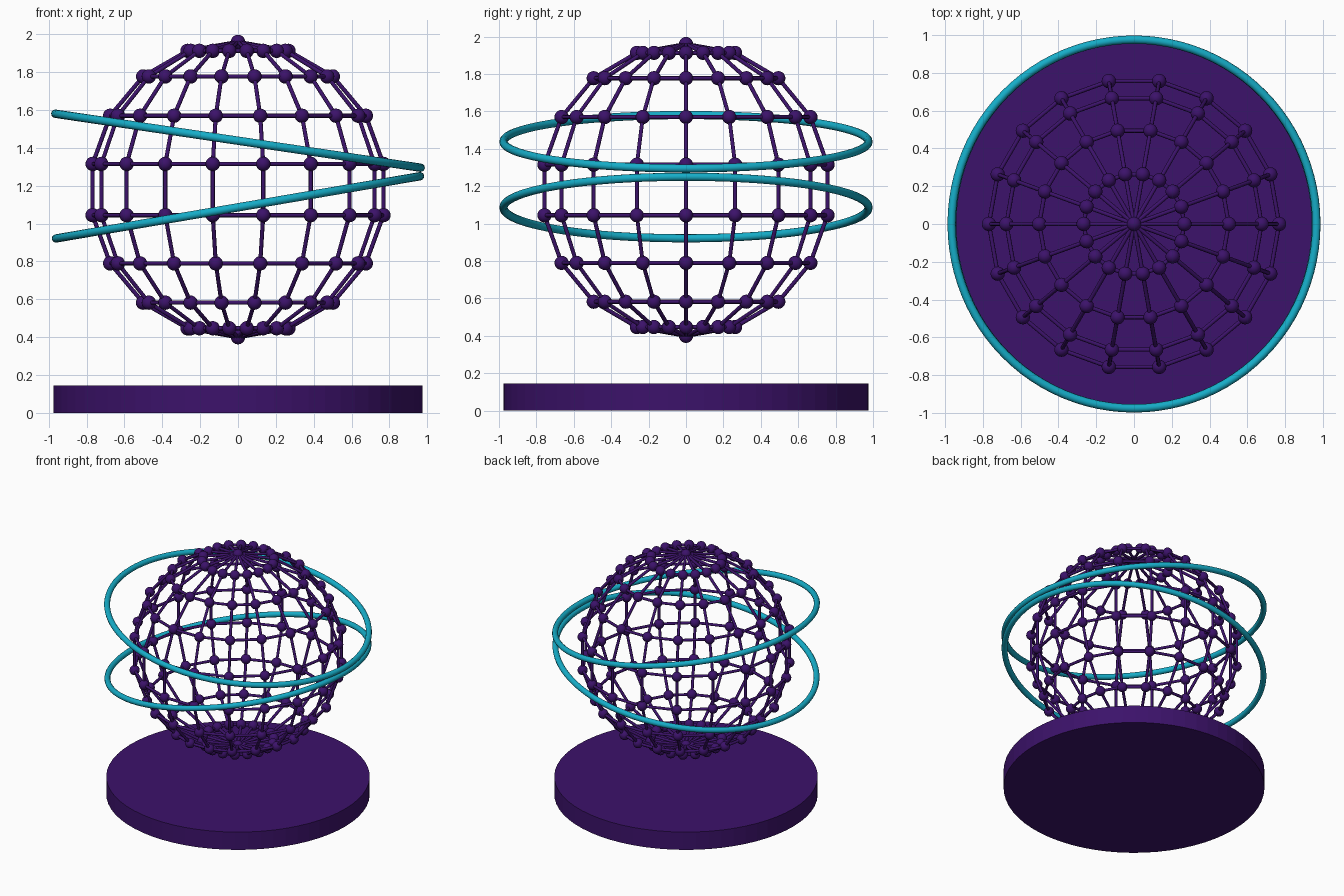
import bpy, bmesh
from math import sin, cos, pi, radians
from mathutils import Vector, Matrix

if "Cube" in bpy.data.objects:
    bpy.data.objects.remove(bpy.data.objects["Cube"])

def material(name, color):
    m = bpy.data.materials.new(name)
    m.diffuse_color = color
    m.use_nodes = True
    m.node_tree.nodes["Principled BSDF"].inputs["Base Color"].default_value = m.diffuse_color
    return m

purple = material("purple", (0.045, 0.006, 0.145, 1))
teal = material("teal", (0.008, 0.42, 0.58, 1))

def finish(bm, name, mat, smooth=True):
    me = bpy.data.meshes.new(name)
    for f in bm.faces:
        f.smooth = smooth and len(f.verts) <= 4
    bm.to_mesh(me)
    bm.free()
    me.materials.append(mat)
    ob = bpy.data.objects.new(name, me)
    bpy.context.collection.objects.link(ob)
    return ob

# Base disc
bm = bmesh.new()
bmesh.ops.create_cone(bm, cap_ends=True, segments=64, radius1=0.975, radius2=0.975,
                      depth=0.145, matrix=Matrix.Translation((0, 0, 0.0725)))
finish(bm, "base_disc", purple, smooth=False)

# Globe lattice points: 18 meridians, 8 parallels, two poles
SEG, ROWS, R, CZ = 18, 9, 0.78, 1.18

def point(row, col):
    t, a = pi * row / ROWS, 2 * pi * col / SEG
    return Vector((R * sin(t) * cos(a), R * sin(t) * sin(a), CZ + R * cos(t)))

# Globe struts
bm = bmesh.new()

def strut(p, q):
    d = q - p
    m = Matrix.Translation((p + q) / 2) @ d.to_track_quat('Z', 'Y').to_matrix().to_4x4()
    bmesh.ops.create_cone(bm, cap_ends=True, segments=8, radius1=0.011, radius2=0.011,
                          depth=d.length, matrix=m)

for col in range(SEG):
    for row in range(ROWS):
        strut(point(row, col), point(row + 1, col))
        if row > 0:
            strut(point(row, col), point(row, col + 1))
finish(bm, "globe_struts", purple)

# Ball joints
bm = bmesh.new()
joints = [point(0, 0), point(ROWS, 0)]
joints += [point(r, c) for r in range(1, ROWS) for c in range(SEG)]
for p in joints:
    bmesh.ops.create_uvsphere(bm, u_segments=16, v_segments=10, radius=0.038,
                              matrix=Matrix.Translation(p))
finish(bm, "globe_joints", purple)

# Tilted orbit rings
for name, z, tilt in (("upper_orbit_ring", 1.438, 8.4), ("lower_orbit_ring", 1.086, -9.7)):
    bpy.ops.mesh.primitive_torus_add(major_radius=0.976, minor_radius=0.022,
                                     major_segments=96, minor_segments=12,
                                     location=(0, 0, z), rotation=(0, radians(tilt), 0))
    ring = bpy.context.object
    ring.name = name
    ring.data.materials.append(teal)
    bpy.ops.object.shade_smooth()
